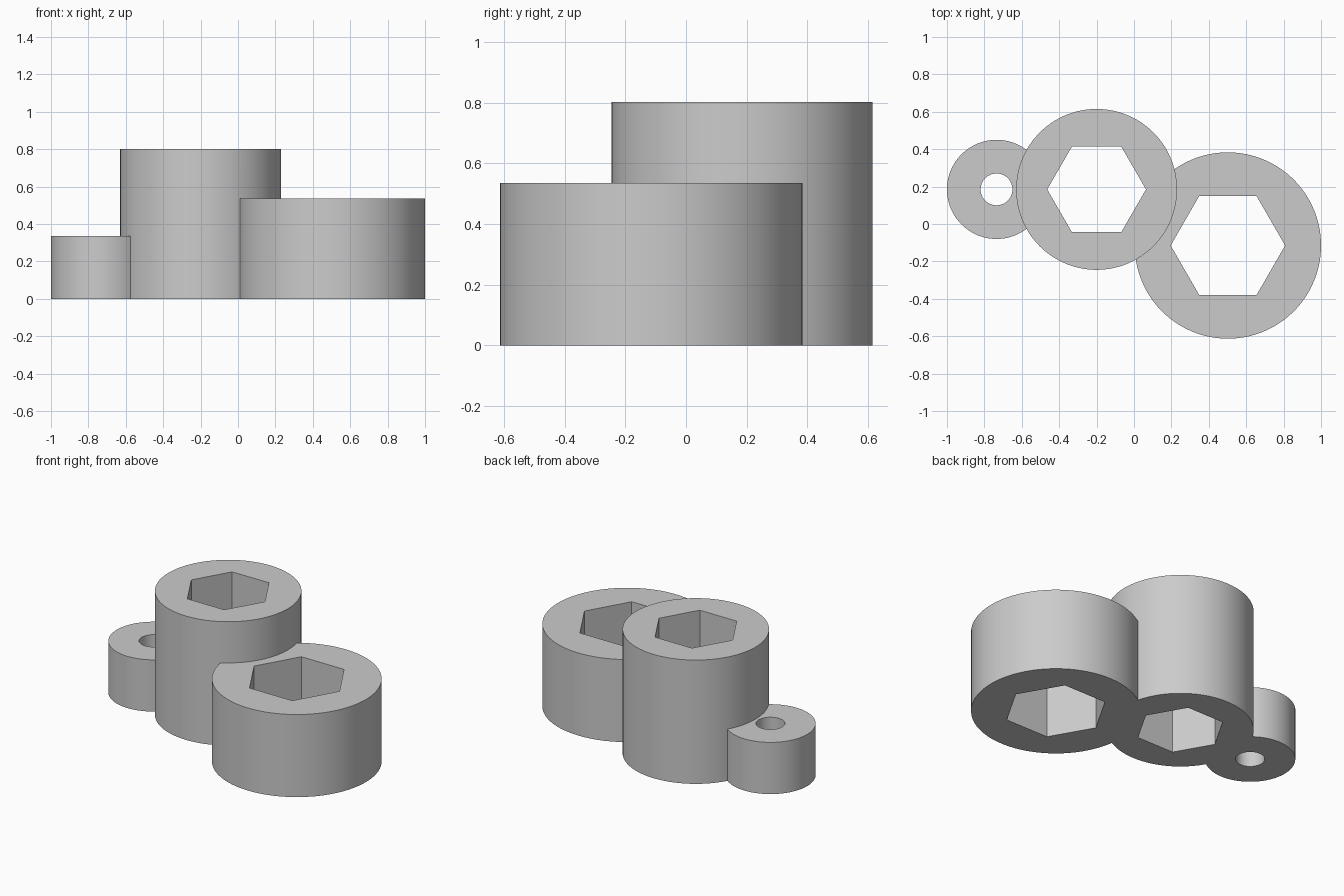
import bpy
import math

cube = bpy.data.objects.get("Cube")
if cube:
    bpy.data.objects.remove(cube, do_unlink=True)

# Single grey finish
grey = bpy.data.materials.new("grey")
grey.use_nodes = True
colour = (0.6, 0.6, 0.6, 1)
grey.diffuse_color = colour
grey.node_tree.nodes["Principled BSDF"].inputs["Base Color"].default_value = colour


def prism(name, centre, radius, bottom, top, sides):
    """Upright prism with its first corner pointing along +x."""
    bpy.ops.mesh.primitive_cylinder_add(
        vertices=sides, radius=radius, depth=top - bottom,
        location=(*centre, (top + bottom) / 2))
    obj = bpy.context.object
    obj.name = name
    # Turn the corners onto the x axis
    obj.rotation_euler.z = math.pi / 2
    bpy.ops.object.transform_apply(location=True, rotation=True, scale=True)
    obj.data.materials.append(grey)
    return obj


def combine(target, tool, operation):
    """Apply a boolean and discard the tool."""
    tool.hide_render = True
    mod = target.modifiers.new(operation.lower(), "BOOLEAN")
    mod.operation = operation
    mod.solver = "EXACT"
    mod.object = tool
    bpy.context.view_layer.objects.active = target
    bpy.ops.object.modifier_apply(modifier=mod.name)
    bpy.data.objects.remove(tool, do_unlink=True)


# name, centre, radius, height, hole radius, hole sides
SOCKETS = [
    ("tall_socket", (-0.2, 0.185), 0.43, 0.802, 0.264, 6),
    ("wide_socket", (0.502, -0.115), 0.498, 0.535, 0.306, 6),
    ("small_collar", (-0.735, 0.185), 0.265, 0.335, 0.085, 64),
]

# Fused outer cylinders
bodies = [prism(name, centre, radius, 0, height, 128)
          for name, centre, radius, height, _, _ in SOCKETS]
holder = bodies[0]
for body in bodies[1:]:
    combine(holder, body, "UNION")

# Through holes
for name, centre, _, height, hole_radius, sides in SOCKETS:
    cutter = prism(name + "_hole", centre, hole_radius, -0.1, height + 0.1, sides)
    combine(holder, cutter, "DIFFERENCE")

holder.name = "joined_socket_holder"
bpy.ops.object.select_all(action="DESELECT")
holder.select_set(True)
bpy.context.view_layer.objects.active = holder
bpy.ops.object.shade_smooth_by_angle(angle=math.radians(30))
